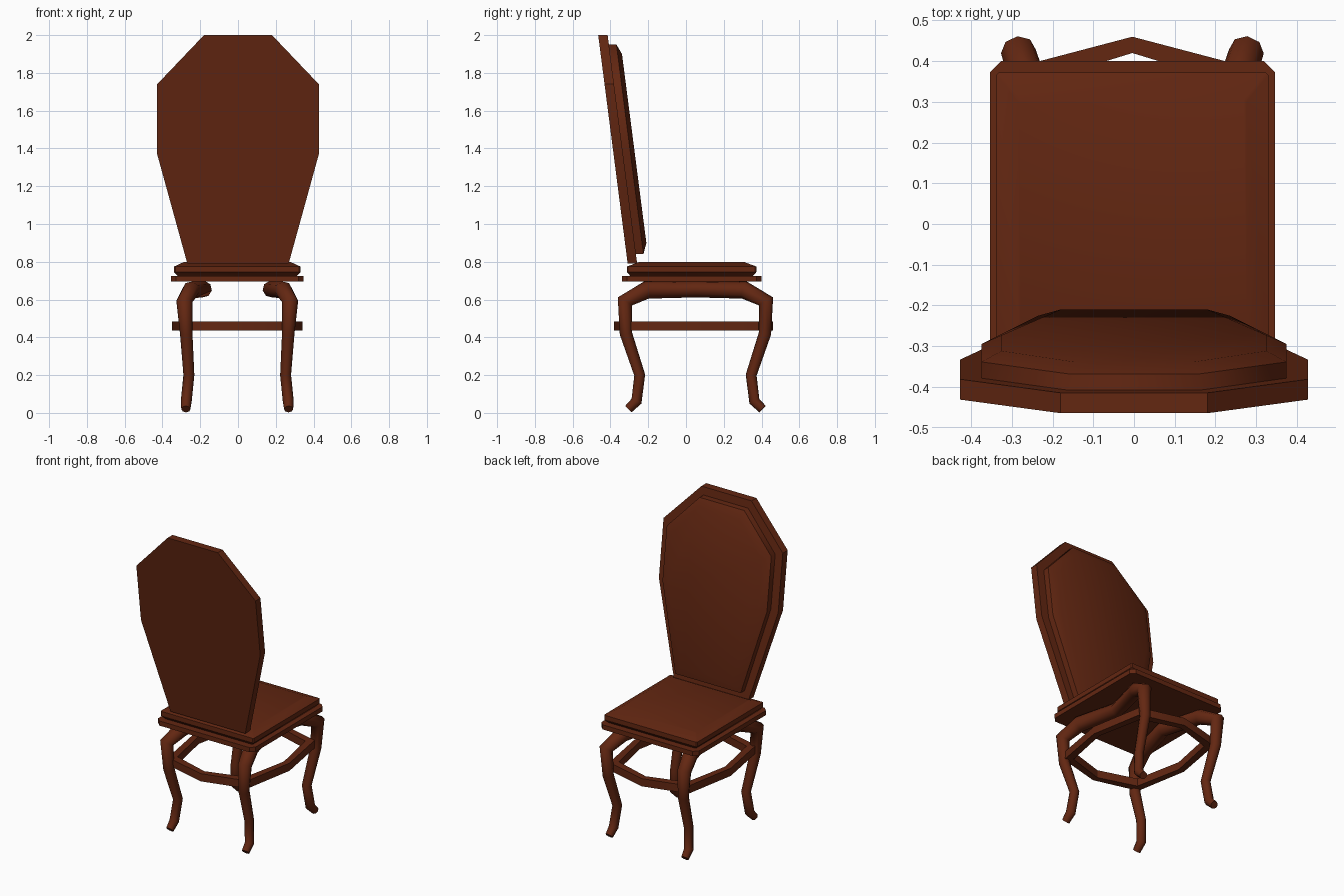
import bpy, bmesh, math

if "Cube" in bpy.data.objects:
    bpy.data.objects.remove(bpy.data.objects["Cube"])

wood = bpy.data.materials.new("dark red brown wood")
wood.diffuse_color = (0.125, 0.02, 0.0058, 1)
wood.use_nodes = True
wood.node_tree.nodes["Principled BSDF"].inputs["Base Color"].default_value = wood.diffuse_color
CX = -0.004  # slight sideways offset of the base


def finish(obj, angle):
    if not obj.data.materials:
        obj.data.materials.append(wood)
    bpy.ops.object.select_all(action='DESELECT')
    obj.select_set(True)
    bpy.context.view_layer.objects.active = obj
    bpy.ops.object.shade_smooth_by_angle(angle=math.radians(angle))


def loft(name, rings, angle=30, caps=True):
    """Skin equal-sized rings; without caps the last ring joins the first."""
    bm = bmesh.new()
    vs = [[bm.verts.new(p) for p in r] for r in rings]
    n = len(rings[0])
    pairs = list(zip(vs, vs[1:]))
    if caps:
        bm.faces.new(vs[0])
        bm.faces.new(vs[-1])
    else:
        pairs.append((vs[-1], vs[0]))
    for a, b in pairs:
        for i in range(n):
            j = (i + 1) % n
            bm.faces.new((a[i], a[j], b[j], b[i]))
    bmesh.ops.recalc_face_normals(bm, faces=bm.faces)
    me = bpy.data.meshes.new(name)
    bm.to_mesh(me)
    bm.free()
    obj = bpy.data.objects.new(name, me)
    bpy.context.collection.objects.link(obj)
    finish(obj, angle)


def cut_rect(hx, hy, cy, z, c):
    """Rectangle with cut corners at height z."""
    q = [(hx, hy - c), (hx - c, hy), (-hx + c, hy), (-hx, hy - c),
         (-hx, -hy + c), (-hx + c, -hy), (hx - c, -hy), (hx, -hy + c)]
    return [(CX + x, cy + y, z) for x, y in q]


def back_ring(half, offset):
    """Mirrored outline on the leaning back plane, pushed forward by offset."""
    pts = half + [(-x, z) for x, z in reversed(half)]
    return [(x, -0.31 - 0.129 * (z - 0.8) + offset, z) for x, z in pts]


# seat board and seat cushion
loft("seat_board", [cut_rect(0.35, 0.37, 0.03, z, 0.027) for z in (0.695, 0.725)])
loft("seat_cushion", [cut_rect(0.315, 0.325, 0.03, 0.725, 0.006),
                      cut_rect(0.334, 0.342, 0.03, 0.745, 0.006),
                      cut_rect(0.334, 0.342, 0.03, 0.775, 0.006),
                      cut_rect(0.28, 0.275, 0.03, 0.80, 0.006)], 35)

# leaning back panel and its padded front
panel = [(0.268, 0.79), (0.428, 1.37), (0.428, 1.74), (0.18, 2.0)]
loft("back_panel", [back_ring(panel, 0), back_ring(panel, 0.05)])
outer = [(0.235, 0.84), (0.375, 1.38), (0.375, 1.72), (0.16, 1.95)]
inner = [(0.18, 0.90), (0.325, 1.39), (0.325, 1.69), (0.145, 1.90)]
loft("back_cushion", [back_ring(outer, 0.045), back_ring(outer, 0.09),
                      back_ring(inner, 0.113)], 50)

# stretcher ring with a bowed point on every side
def ring(d, z):
    q = [(0, 0.42 - d), (0.285 - d, 0.345 - d), (0.346 - d, 0), (0.285 - d, -0.345 + d),
         (0, -0.42 + d), (-0.285 + d, -0.345 + d), (-0.346 + d, 0), (-0.285 + d, 0.345 - d)]
    return [(CX + x, 0.04 + y, z) for x, y in q]

loft("stretcher_ring", [ring(0, 0.435), ring(0, 0.485), ring(0.04, 0.485),
                        ring(0.04, 0.435)], caps=False)

# leg arches: each runs foot - knee - under the seat - knee - foot
leg = [(0.272, 0.355, 0.02, 0.024), (0.270, 0.312, 0.062, 0.029),
       (0.256, 0.295, 0.20, 0.029), (0.270, 0.368, 0.42, 0.033),
       (0.280, 0.374, 0.59, 0.043), (0.245, 0.260, 0.65, 0.047)]
path = leg + [(0.178, 0.0, 0.655, 0.044)] + [(x, -y, z, r) for x, y, z, r in reversed(leg)]
for side, s in (("right", 1), ("left", -1)):
    cu = bpy.data.curves.new(side + "_leg_arch", 'CURVE')
    cu.dimensions = '3D'
    cu.bevel_depth = 1.0
    cu.bevel_resolution = 2
    cu.use_fill_caps = True
    sp = cu.splines.new('POLY')
    sp.points.add(len(path) - 1)
    for p, (x, y, z, r) in zip(sp.points, path):
        p.co = (CX + s * x, 0.05 + y, z, 1)
        p.radius = r
    obj = bpy.data.objects.new(side + "_leg_arch", cu)
    bpy.context.collection.objects.link(obj)
    bpy.ops.object.select_all(action='DESELECT')
    obj.select_set(True)
    bpy.context.view_layer.objects.active = obj
    bpy.ops.object.convert(target='MESH')
    finish(bpy.context.view_layer.objects.active, 60)
